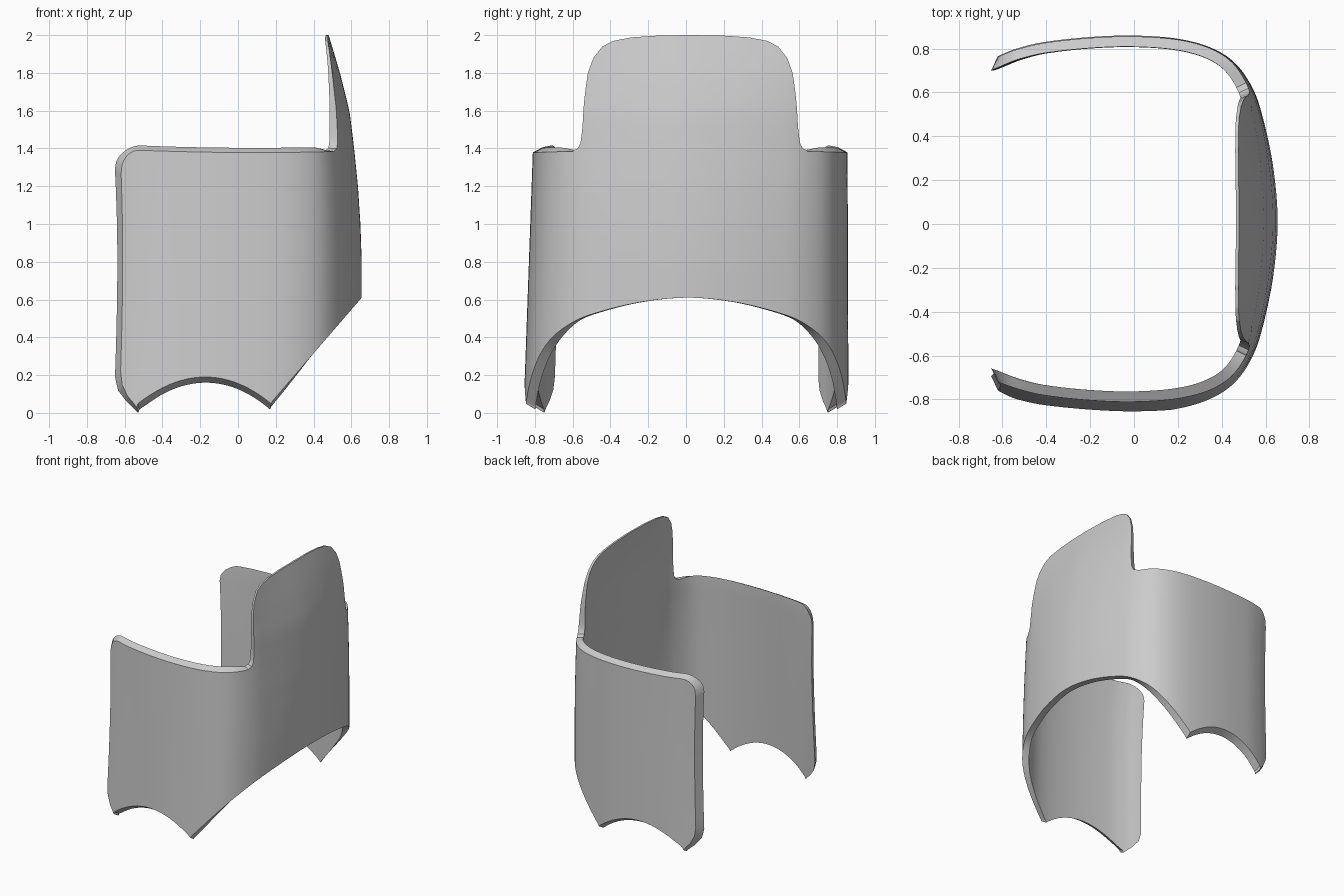
import bpy
import bmesh
import math
from mathutils import Vector

cube = bpy.data.objects.get("Cube")
if cube:
    bpy.data.objects.remove(cube, do_unlink=True)

STEP = 0.006          # spacing of the columns along the wall
LOW_ROWS, HIGH_ROWS = 14, 10


def interp(pts, v):
    """Piecewise linear lookup, clamped at both ends."""
    if v <= pts[0][0]:
        return pts[0][1]
    for (a, p), (b, q) in zip(pts, pts[1:]):
        if v <= b:
            return p + (q - p) * (v - a) / (b - a)
    return pts[-1][1]


def smooth(a, b, v):
    u = min(1, max(0, (v - a) / (b - a)))
    return u * u * (3 - 2 * u)


def spline(pts, n=40):
    """Catmull-Rom curve through the points."""
    p = [2 * pts[0] - pts[1]] + pts + [2 * pts[-1] - pts[-2]]
    out = []
    for a, b, c, d in zip(p, p[1:], p[2:], p[3:]):
        for k in range(n):
            t = k / n
            out.append((2 * b + (c - a) * t + (2 * a - 5 * b + 4 * c - d) * t ** 2
                        + (3 * b - a - 3 * c + d) * t ** 3) / 2)
    return out + [pts[-1]]


def resample(line, step):
    """Evenly spaced points and their distance along the line."""
    dist = [0]
    for a, b in zip(line, line[1:]):
        dist.append(dist[-1] + (b - a).length)
    n = round(dist[-1] / step)
    out, k = [], 0
    for i in range(n + 1):
        s = dist[-1] * i / n
        while k < len(line) - 2 and dist[k + 1] < s:
            k += 1
        out.append((line[k].lerp(line[k + 1], (s - dist[k]) / (dist[k + 1] - dist[k])), s))
    return out, dist[-1]


# Plan of the wall: one half, then mirrored
half = [Vector(p) for p in ((-.61, -.765), (-.52, -.8), (-.4, -.83), (-.2, -.853), (0, -.86),
                            (.2, -.845), (.35, -.805), (.46, -.735), (.54, -.62),
                            (.588, -.48), (.635, -.25), (.655, 0))]
plan = half + [Vector((p.x, -p.y)) for p in reversed(half[:-1])]
columns, length = resample(spline(plan), STEP)

# Edge outlines and back lean
front_corner = [(-.61, .22), (-.60, .15), (-.57, .09), (-.52, .03)]
back_top = [(0, 2), (.17, 1.998), (.32, 1.988), (.42, 1.97), (.48, 1.94), (.53, 1.88),
            (.56, 1.8), (.575, 1.7), (.585, 1.6), (.59, 1.5), (.60, 1.43), (.615, 1.4), (.64, 1.39)]
lean = [(.8, 0), (1, -.007), (1.2, -.02), (1.4, -.04), (1.6, -.065), (1.8, -.115), (2, -.175)]


def bottom_edge(x):
    if x < -.52:
        return interp(front_corner, x)
    if x < .18:
        return .045 + .145 * (1 - ((x + .17) / .35) ** 2)
    return .06 + (x - .18) * .55 / .475


def top_edge(x, y):
    if x > .4 and abs(y) < .64:
        return interp(back_top, abs(y))
    u = min(1, max(0, (-.51 - x) / .10))
    return 1.378 + .012 * (abs(x - .1) / .6) ** 2 - .13 * (1 - math.sqrt(1 - u * u))


def place(p, z):
    """Lean and narrow the wall with height."""
    h = min(z, 1.4) / 1.4
    x = p.x + interp(lean, z) * max(0, 1 - (p.y / .86) ** 2)
    x -= .02 * ((z - .9) / .7) ** 2 * max(0, -p.x)
    return (x, p.y * (1 - .032 * h) + .0225 * h, z)


bm = bmesh.new()
outer, inner = [], []
last = len(columns) - 1
for i, (p, s) in enumerate(columns):
    t = (columns[min(i + 1, last)][0] - columns[max(i - 1, 0)][0]).normalized()
    n = Vector((-t.y, t.x))
    flare = .05 * (max(0, 1 - (length - s) / .15) ** 2 - max(0, 1 - s / .15) ** 2)
    arm = smooth(.58, .78, abs(p.y))
    lo, hi = bottom_edge(p.x), top_edge(p.x, p.y)
    for rows, inside in ((outer, False), (inner, True)):
        a = lo - .03 * arm * inside
        b = hi + .025 * arm * inside
        mid = min(1.3, b - .03)
        zs = [a + (mid - a) * k / LOW_ROWS for k in range(LOW_ROWS)]
        zs += [mid + (b - mid) * k / HIGH_ROWS for k in range(HIGH_ROWS + 1)]
        col = []
        for z in zs:
            thick = .05 - .036 * smooth(1.3, 2, z)
            q = p + n * thick + t * flare if inside else p
            col.append(bm.verts.new(place(q, z)))
        rows.append(col)

# Outer and inner skins, then the rims that join them
for i in range(last):
    for k in range(LOW_ROWS + HIGH_ROWS):
        bm.faces.new((outer[i][k], outer[i + 1][k], outer[i + 1][k + 1], outer[i][k + 1]))
        bm.faces.new((inner[i][k], inner[i][k + 1], inner[i + 1][k + 1], inner[i + 1][k]))
    for k in (0, -1):
        bm.faces.new((outer[i][k], inner[i][k], inner[i + 1][k], outer[i + 1][k]))
for i in (0, -1):
    for k in range(LOW_ROWS + HIGH_ROWS):
        bm.faces.new((outer[i][k], outer[i][k + 1], inner[i][k + 1], inner[i][k]))
bmesh.ops.recalc_face_normals(bm, faces=bm.faces)

mesh = bpy.data.meshes.new("curved_shell")
bm.to_mesh(mesh)
bm.free()
shell = bpy.data.objects.new("curved_shell", mesh)
bpy.context.collection.objects.link(shell)

# Plain grey finish
grey = bpy.data.materials.new("light_grey")
grey.use_nodes = True
colour = (.6, .6, .6, 1)
grey.diffuse_color = colour
grey.node_tree.nodes["Principled BSDF"].inputs["Base Color"].default_value = colour
mesh.materials.append(grey)

bpy.ops.object.select_all(action="DESELECT")
shell.select_set(True)
bpy.context.view_layer.objects.active = shell
bpy.ops.object.shade_smooth_by_angle(angle=math.radians(32))
